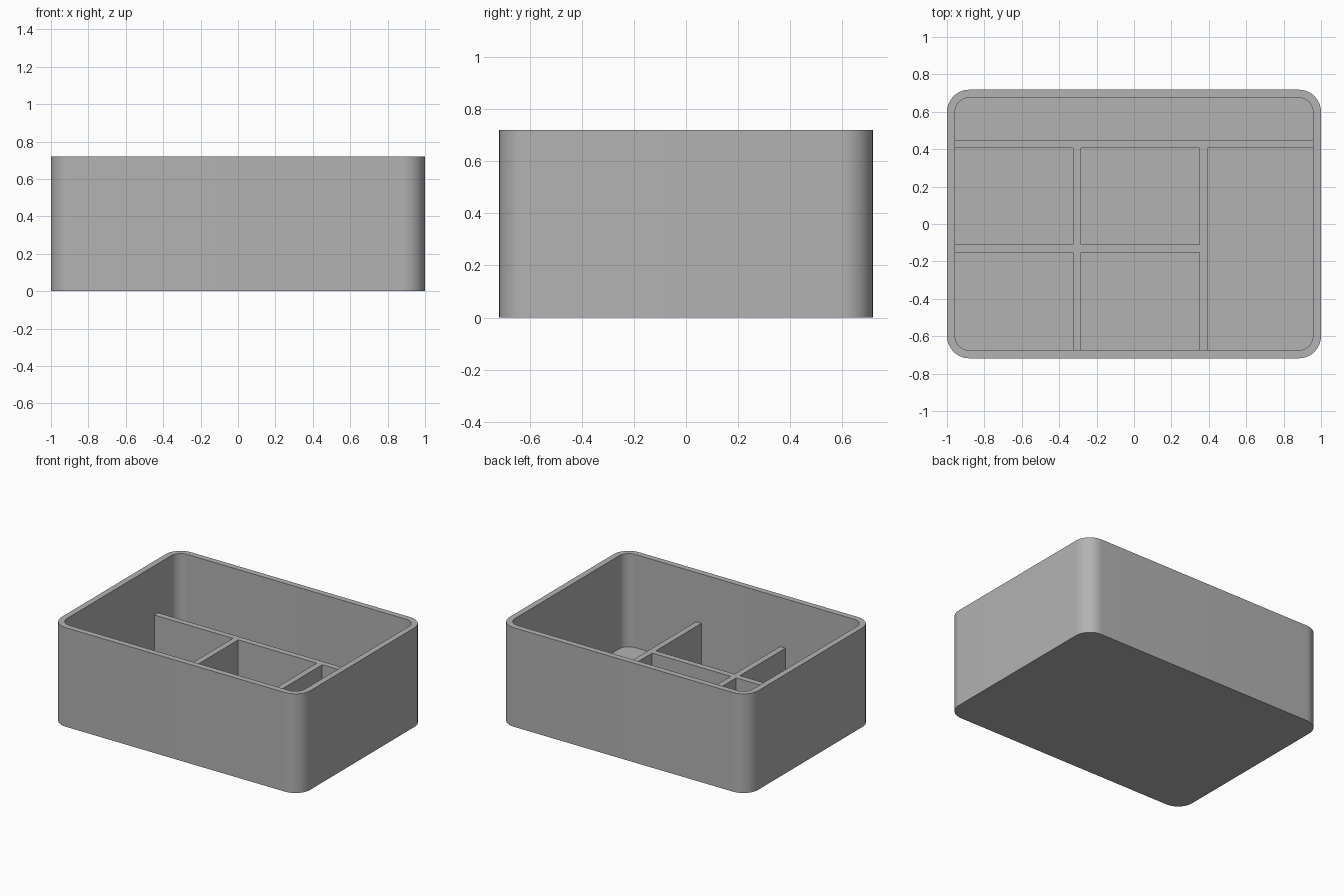
import bpy, bmesh, math

cube = bpy.data.objects.get("Cube")
if cube:
    bpy.data.objects.remove(cube, do_unlink=True)

HALF_X, HALF_Y, HEIGHT = 1.0, 0.718, 0.72
WALL, FLOOR, RADIUS = 0.043, 0.043, 0.12
DIVIDER_TOP = 0.362

grey = bpy.data.materials.new("plain_grey")
grey.use_nodes = True
colour = (0.45, 0.45, 0.45, 1)
grey.diffuse_color = colour
grey.node_tree.nodes["Principled BSDF"].inputs["Base Color"].default_value = colour


def add_object(name, bm):
    bmesh.ops.recalc_face_normals(bm, faces=bm.faces)
    mesh = bpy.data.meshes.new(name)
    bm.to_mesh(mesh)
    bm.free()
    mesh.materials.append(grey)
    obj = bpy.data.objects.new(name, mesh)
    bpy.context.collection.objects.link(obj)
    return obj


def rounded_ring(bm, inset, z, steps=16):
    """Vertices of a rounded rectangle, set in from the outer wall."""
    r = RADIUS - inset
    ring = []
    for corner, (sx, sy) in enumerate([(1, 1), (-1, 1), (-1, -1), (1, -1)]):
        for i in range(steps + 1):
            a = math.pi / 2 * (corner + i / steps)
            ring.append(bm.verts.new((sx * (HALF_X - RADIUS) + r * math.cos(a),
                                      sy * (HALF_Y - RADIUS) + r * math.sin(a), z)))
    return ring


# Open box: outer wall, rim, inner wall, capped with underside and floor
bm = bmesh.new()
rings = [rounded_ring(bm, inset, z) for inset, z in
         [(0, 0), (0, HEIGHT), (WALL, HEIGHT), (WALL, FLOOR)]]
for low, high in zip(rings, rings[1:]):
    for i in range(len(low)):
        j = (i + 1) % len(low)
        bm.faces.new((low[i], low[j], high[j], high[i]))
bm.faces.new(rings[0])
bm.faces.new(rings[-1])
box = add_object("box_shell", bm)
bpy.ops.object.select_all(action="DESELECT")
box.select_set(True)
bpy.context.view_layer.objects.active = box
bpy.ops.object.shade_smooth_by_angle(angle=math.radians(30))


def divider(name, x0, x1, y0, y1):
    bm = bmesh.new()
    bmesh.ops.create_cube(bm, size=1)
    z0 = FLOOR / 2
    for v in bm.verts:
        v.co = (x1 if v.co.x > 0 else x0,
                y1 if v.co.y > 0 else y0,
                DIVIDER_TOP if v.co.z > 0 else z0)
    add_object(name, bm)


# Dividers: ends sit inside the outer wall, joints butt against each other
END_X, END_Y = HALF_X - WALL / 2, HALF_Y - WALL / 2
BACK, LEFT, MID = 0.407, 0.349, -0.326
CROSS = -0.153
divider("back_divider", -END_X, END_X, BACK, BACK + WALL)
divider("left_divider", LEFT, LEFT + WALL, -END_Y, BACK)
divider("middle_divider", MID, MID + WALL, -END_Y, BACK)
divider("cross_divider_right", -END_X, MID, CROSS, CROSS + WALL)
divider("cross_divider_left", MID + WALL, LEFT, CROSS, CROSS + WALL)
